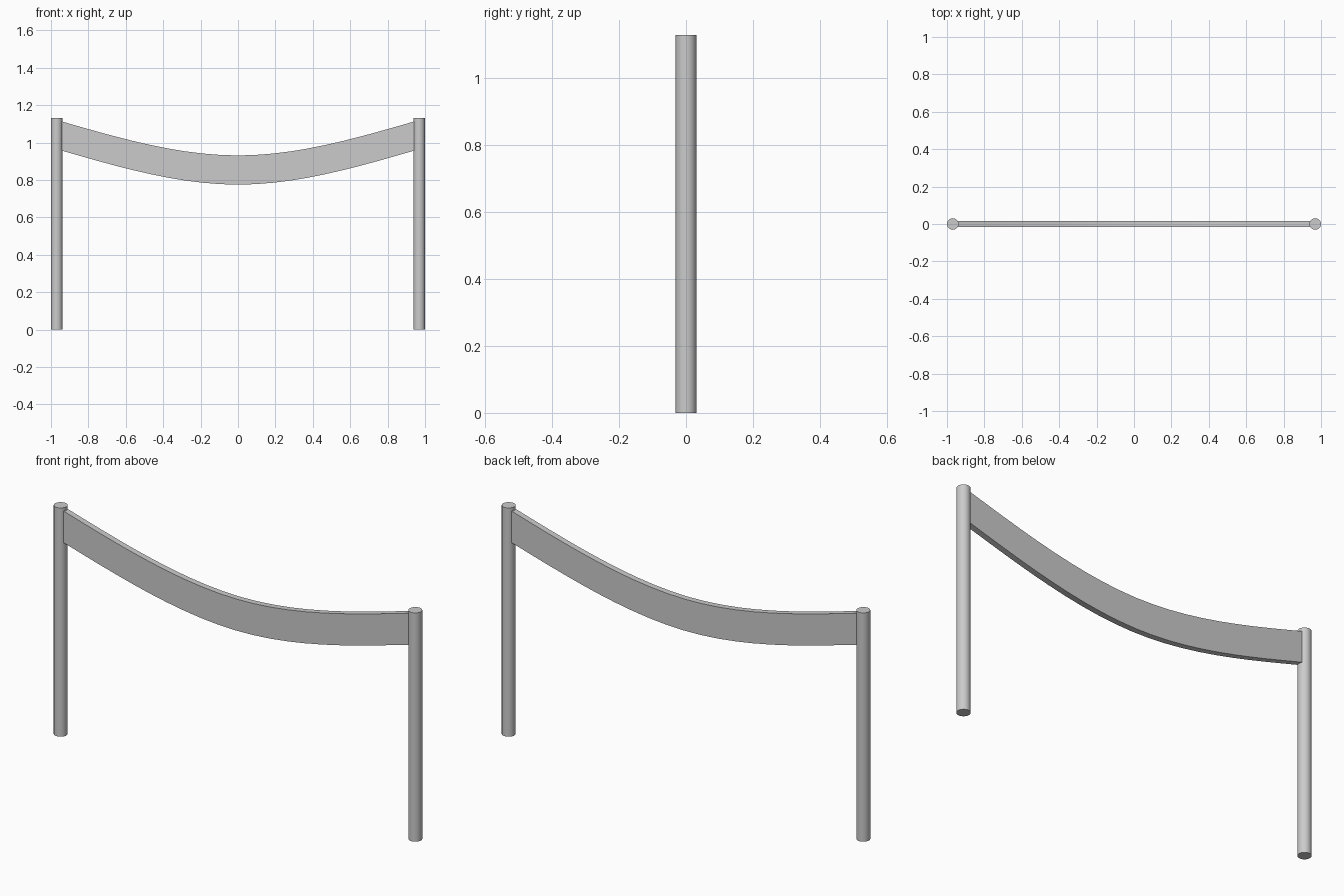
import bpy, bmesh

if "Cube" in bpy.data.objects:
    bpy.data.objects.remove(bpy.data.objects["Cube"])

POST_X, POST_R, POST_H = 0.969, 0.031, 1.13
HALF_SPAN, SAG, MID_Z, BAND_H, BAND_T = 0.943, 0.182, 0.775, 0.156, 0.03
SEGMENTS = 20

# Two round posts
for side, name in ((-1, "left_post"), (1, "right_post")):
    bpy.ops.mesh.primitive_cylinder_add(vertices=32, radius=POST_R, depth=POST_H,
                                        location=(side * POST_X, 0, POST_H / 2))
    bpy.context.object.name = name
    bpy.ops.object.shade_smooth_by_angle()


# Underside of the hanging band: curved in the middle, nearly straight at the posts
def sag_z(x):
    u = abs(x) / HALF_SPAN
    return MID_Z + SAG * (1.5 * u ** 2 - 0.5 * u ** 3)


# Sagging band swept between the posts
bm = bmesh.new()
rings = []
for i in range(SEGMENTS + 1):
    x = HALF_SPAN * (2 * i / SEGMENTS - 1)
    z, h = sag_z(x), BAND_T / 2
    rings.append([bm.verts.new((x, y, z + dz)) for y, dz in
                  ((-h, 0), (h, 0), (h, BAND_H), (-h, BAND_H))])
for a, b in zip(rings, rings[1:]):
    for k in range(4):
        n = (k + 1) % 4
        bm.faces.new((a[k], a[n], b[n], b[k]))
bm.faces.new(rings[0])
bm.faces.new(rings[-1])
bmesh.ops.recalc_face_normals(bm, faces=bm.faces)
mesh = bpy.data.meshes.new("hanging_band")
bm.to_mesh(mesh)
bm.free()
band = bpy.data.objects.new("hanging_band", mesh)
bpy.context.collection.objects.link(band)
bpy.ops.object.select_all(action='DESELECT')
band.select_set(True)
bpy.context.view_layer.objects.active = band
bpy.ops.object.shade_smooth_by_angle()
